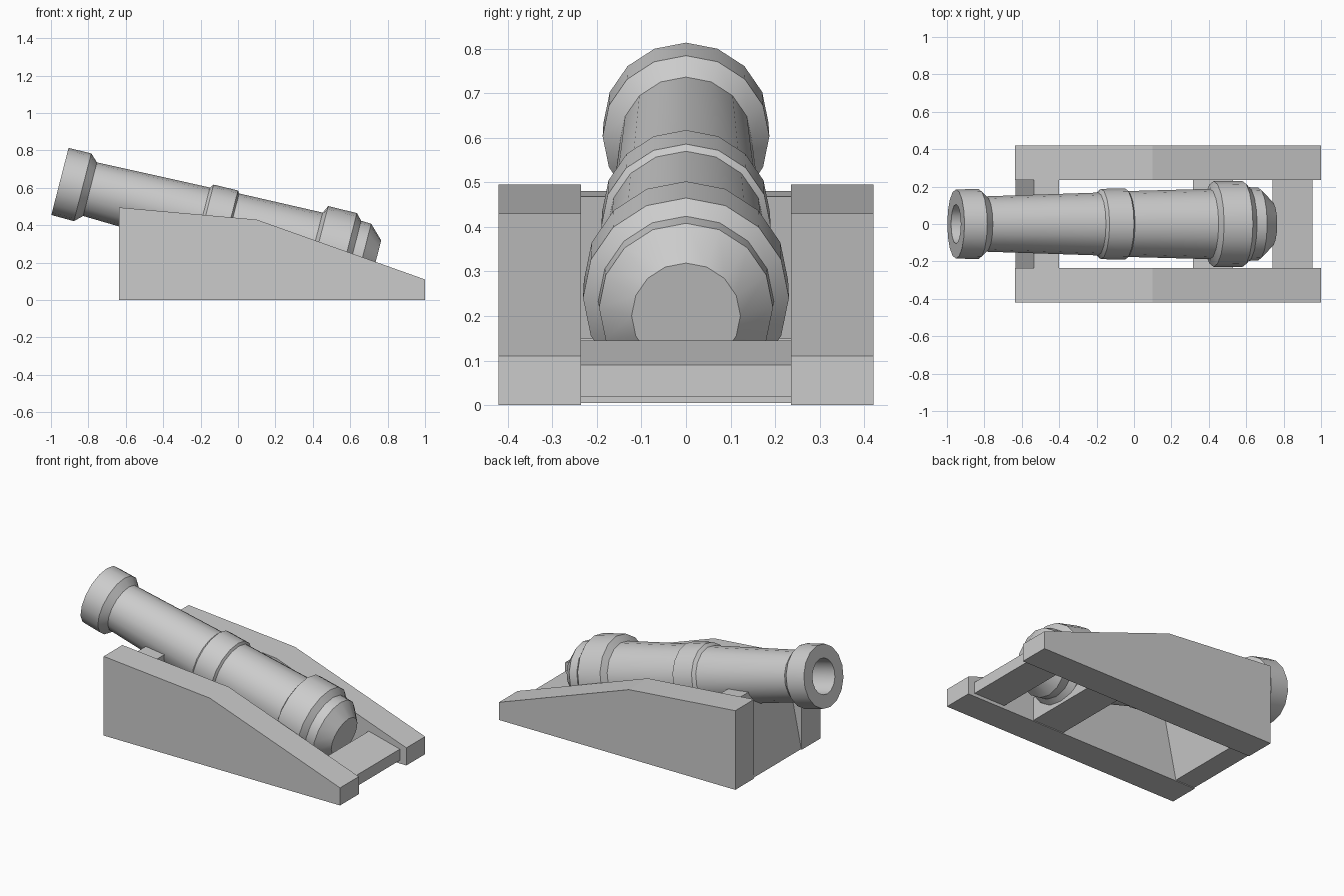
import bpy, bmesh, math
from mathutils import Matrix, Vector

if "Cube" in bpy.data.objects:
    bpy.data.objects.remove(bpy.data.objects["Cube"])


def make_object(name, bm, smooth=False):
    bmesh.ops.recalc_face_normals(bm, faces=bm.faces)
    mesh = bpy.data.meshes.new(name)
    bm.to_mesh(mesh)
    bm.free()
    ob = bpy.data.objects.new(name, mesh)
    bpy.context.collection.objects.link(ob)
    if smooth:
        bpy.ops.object.select_all(action='DESELECT')
        ob.select_set(True)
        bpy.context.view_layer.objects.active = ob
        bpy.ops.object.shade_smooth_by_angle(angle=math.radians(40))
    return ob


def extrude_profile(name, points, y0, y1):
    """Solid from an (x, z) outline stretched along y."""
    bm = bmesh.new()
    face = bm.faces.new([bm.verts.new((x, y0, z)) for x, z in points])
    out = bmesh.ops.extrude_face_region(bm, geom=[face])
    verts = [g for g in out["geom"] if isinstance(g, bmesh.types.BMVert)]
    bmesh.ops.translate(bm, verts=verts, vec=(0, y1 - y0, 0))
    return make_object(name, bm)


def lathe(name, profile, sides, matrix):
    """Turned solid from (distance along axis, radius) points."""
    bm = bmesh.new()
    rings = []
    for t, r in profile:
        rings.append([bm.verts.new(matrix @ Vector((
            t, r * math.sin(2 * math.pi * i / sides), r * math.cos(2 * math.pi * i / sides))))
            for i in range(sides)])
    for a, b in zip(rings, rings[1:]):
        for i in range(sides):
            j = (i + 1) % sides
            bm.faces.new((a[i], a[j], b[j], b[i]))
    bm.faces.new(rings[0])
    bm.faces.new(rings[-1])
    return make_object(name, bm, smooth=True)


# Barrel: bore, flared muzzle, middle band, breech ring and rounded end
barrel_profile = [
    (0.40, 0.105), (0.0, 0.105),
    (0.0, 0.185), (0.125, 0.187), (0.166, 0.148),
    (0.785, 0.168), (0.80, 0.188), (0.934, 0.190), (0.944, 0.176),
    (1.402, 0.188), (1.422, 0.229), (1.58, 0.231), (1.612, 0.197),
    (1.668, 0.195), (1.742, 0.122),
]
tilt = Matrix.Translation((-0.952, 0, 0.634)) @ Matrix.Rotation(math.radians(14.4), 4, 'Y')
lathe("barrel", barrel_profile, 16, tilt)

# Carriage side walls
cheek = [(-0.635, 0), (-0.635, 0.495), (0.10, 0.43), (1.0, 0.11), (1.0, 0)]
for side, y0, y1 in (("left", -0.42, -0.235), ("right", 0.235, 0.42)):
    extrude_profile("carriage_cheek_" + side, cheek, y0, y1)

# Cross pieces between the walls
extrude_profile("front_transom",
                [(-0.633, 0.005), (-0.535, 0.48), (-0.40, 0.468), (-0.50, 0.005)], -0.235, 0.235)
extrude_profile("middle_transom",
                [(0.315, 0.005), (0.315, 0.15), (0.53, 0.15), (0.53, 0.005)], -0.235, 0.235)
extrude_profile("rear_transom",
                [(0.74, 0.02), (0.74, 0.145), (0.955, 0.09), (0.955, 0.02)], -0.235, 0.235)
